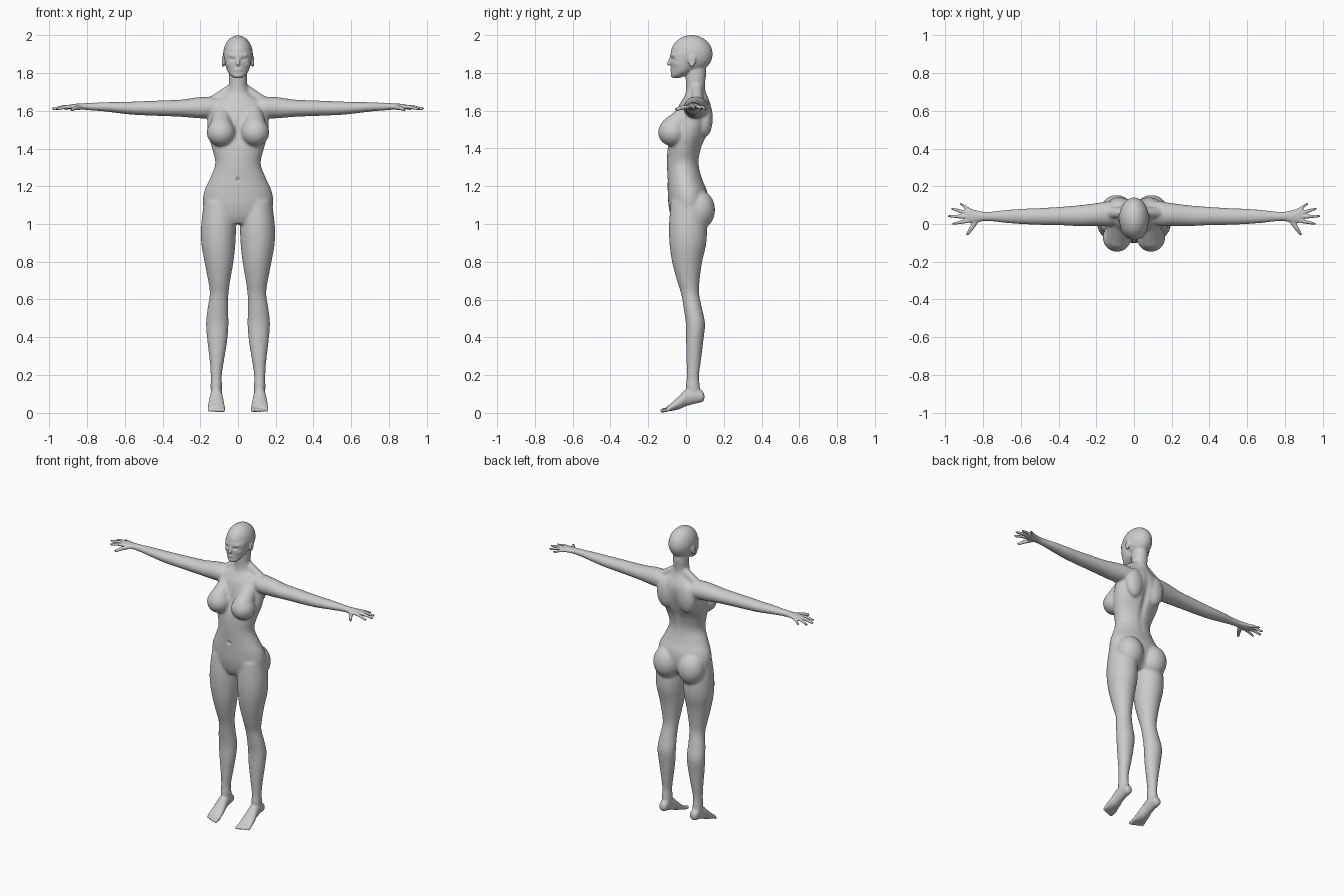
import bpy, bmesh, math
from mathutils import Vector, Matrix

if "Cube" in bpy.data.objects:
    bpy.data.objects.remove(bpy.data.objects["Cube"], do_unlink=True)


def material(name, color):
    m = bpy.data.materials.new(name)
    m.use_nodes = True
    m.diffuse_color = color
    m.node_tree.nodes["Principled BSDF"].inputs["Base Color"].default_value = color
    return m


grey = material("mannequin_grey", (0.6, 0.6, 0.6, 1))
red = material("nail_red", (0.6, 0.15, 0.13, 1))


def finish(bm, name, mat):
    bmesh.ops.recalc_face_normals(bm, faces=bm.faces)
    mesh = bpy.data.meshes.new(name)
    bm.to_mesh(mesh)
    bm.free()
    mesh.materials.append(mat)
    mesh.shade_smooth()
    ob = bpy.data.objects.new(name, mesh)
    bpy.context.scene.collection.objects.link(ob)
    return ob


def spline(rows, steps=6):
    """Smooth interpolation through the section rows."""
    rows = [Vector(r) for r in rows]
    out = []
    for i in range(len(rows) - 1):
        a, b, c, d = (rows[min(max(i + k, 0), len(rows) - 1)] for k in (-1, 0, 1, 2))
        for k in range(steps):
            t = k / steps
            out.append(b + (c - a) * (t / 2) + (a * 2 - b * 5 + c * 4 - d) * (t * t / 2)
                       + (b * 3 - a - c * 3 + d) * (t ** 3 / 2))
    return out + [rows[-1]]


def loft(bm, axis, rows, side=1, n=28):
    """Rows: position on the axis, two centre values, two radii."""
    rings = []
    for p, c1, c2, r1, r2 in spline(rows):
        ring = []
        for k in range(n):
            a = 2 * math.pi * k / n
            u, v = c1 + r1 * math.cos(a), c2 + r2 * math.sin(a)
            x, y, z = {"x": (p, u, v), "y": (u, p, v), "z": (u, v, p)}[axis]
            ring.append(bm.verts.new((x * side, y, z)))
        rings.append(ring)
    for a, b in zip(rings, rings[1:]):
        for k in range(n):
            bm.faces.new((a[k], a[k - 1], b[k - 1], b[k]))
    bm.faces.new(rings[0])
    bm.faces.new(rings[-1])


def ball(bm, center, radii, side=1, tilt=0):
    c = Vector((center[0] * side, center[1], center[2]))
    m = Matrix.Translation(c) @ Matrix.Rotation(tilt, 4, "X") @ Matrix.Diagonal((*radii, 1))
    bmesh.ops.create_uvsphere(bm, u_segments=28, v_segments=18, radius=1, matrix=m)


def limb(bm, p, q, r1, r2, side=1):
    """Tapered rod with round ends."""
    p, q = Vector((p[0] * side, p[1], p[2])), Vector((q[0] * side, q[1], q[2]))
    for c, r in ((p, r1), (q, r2)):
        bmesh.ops.create_uvsphere(bm, u_segments=12, v_segments=8, radius=r,
                                  matrix=Matrix.Translation(c))
    rot = (q - p).to_track_quat("Z", "Y").to_matrix().to_4x4()
    bmesh.ops.create_cone(bm, cap_ends=True, segments=12, radius1=r1, radius2=r2,
                          depth=(q - p).length, matrix=Matrix.Translation((p + q) / 2) @ rot)


body = bmesh.new()

# Torso and neck
loft(body, "z", [
    (1.0, 0, .0, .09, .06), (1.04, 0, .01, .165, .09), (1.1, 0, .012, .186, .105),
    (1.17, 0, .008, .181, .105), (1.24, 0, -.006, .15, .092), (1.32, 0, -.016, .121, .085),
    (1.4, 0, -.008, .138, .09), (1.47, 0, .012, .157, .1), (1.55, 0, .035, .163, .098),
    (1.62, 0, .047, .15, .088), (1.66, 0, .052, .115, .07), (1.69, 0, .053, .068, .056),
    (1.73, 0, .05, .05, .05), (1.79, 0, .052, .048, .054), (1.84, 0, .055, .048, .05)])

# Skull and face
ball(body, (0, .03, 1.9), (.079, .111, .1))
loft(body, "z", [
    (1.774, 0, -.052, .02, .02), (1.785, 0, -.043, .036, .038), (1.81, 0, -.02, .056, .058),
    (1.85, 0, -.012, .068, .07), (1.9, 0, -.003, .074, .08), (1.93, 0, .005, .066, .07)])
limb(body, (0, -.078, 1.885), (0, -.092, 1.848), .007, .01)
ball(body, (0, -.073, 1.819), (.024, .011, .006))
ball(body, (0, -.071, 1.808), (.02, .011, .007))
ball(body, (0, -.066, 1.786), (.018, .014, .012))

digits = [((.84, .01, 1.618), (.882, -.052, 1.606), .012),
          ((.875, .018, 1.622), (.955, .002, 1.61), .01),
          ((.88, .038, 1.623), (.977, .042, 1.611), .0105),
          ((.88, .056, 1.622), (.96, .08, 1.61), .01),
          ((.865, .07, 1.62), (.915, .104, 1.609), .009)]

for s in (-1, 1):
    # Ears, brow and cheeks
    ball(body, (.079, .032, 1.862), (.009, .019, .031), s, -.15)
    ball(body, (.028, -.064, 1.895), (.024, .014, .006), s)
    ball(body, (.038, -.045, 1.848), (.022, .022, .02), s)
    # Chest, shoulder blades and hips
    ball(body, (.09, -.072, 1.485), (.076, .076, .073), s)
    limb(body, (.085, .0, 1.58), (.09, -.075, 1.505), .05, .064, s)
    ball(body, (.08, .1, 1.56), (.062, .042, .1), s)
    ball(body, (.092, .068, 1.075), (.088, .086, .105), s)
    limb(body, (.03, .06, 1.72), (.14, .06, 1.645), .028, .03, s)
    # Arm and palm
    loft(body, "x", [
        (.06, .06, 1.615, .05, .05), (.13, .055, 1.618, .066, .056), (.2, .05, 1.617, .061, .057),
        (.3, .044, 1.614, .055, .046), (.4, .042, 1.614, .049, .042), (.5, .04, 1.614, .045, .038),
        (.58, .04, 1.615, .042, .034), (.68, .04, 1.62, .035, .027), (.78, .04, 1.623, .024, .02),
        (.82, .04, 1.623, .029, .017), (.87, .043, 1.622, .038, .015),
        (.895, .045, 1.62, .034, .011)], s)
    # Fingers, bent slightly at the middle
    for p, q, r in digits:
        mid = (Vector(p) + Vector(q)) / 2 + Vector((0, 0, .004))
        limb(body, p, mid, r * 1.1, r, s)
        limb(body, mid, q, r, r * .72, s)
    # Leg
    loft(body, "z", [
        (1.12, .1, .01, .08, .09), (1.0, .103, .01, .092, .1), (.9, .104, .01, .091, .098),
        (.8, .101, .006, .077, .08), (.7, .1, .012, .059, .06), (.63, .1, .022, .05, .048),
        (.55, .107, .037, .055, .049), (.47, .11, .05, .06, .051), (.38, .11, .046, .053, .046),
        (.28, .112, .041, .039, .039), (.2, .115, .037, .03, .033), (.13, .115, .037, .03, .037),
        (.09, .115, .045, .027, .037)], s)
    # Foot and toes
    loft(body, "y", [
        (.097, .115, .085, .012, .014), (.085, .115, .087, .026, .03), (.045, .115, .093, .03, .045),
        (0, .115, .08, .034, .045), (-.04, .115, .052, .041, .034), (-.08, .115, .03, .045, .02),
        (-.1, .115, .021, .043, .013)], s)
    for k in range(5):
        x = .08 + k * .018
        limb(body, (x, -.085, .022), (x, -.126 + k * .006, .012), .012 - k * .0007,
             .0115 - k * .0008, s)

# Fuse the parts into one skin
ob = finish(body, "body", grey)
mod = ob.modifiers.new("fuse", "REMESH")
mod.mode = "VOXEL"
mod.voxel_size = .005
mod.use_smooth_shade = True
skin = bpy.data.meshes.new_from_object(
    ob.evaluated_get(bpy.context.evaluated_depsgraph_get()))
bpy.data.objects.remove(ob, do_unlink=True)

bm = bmesh.new()
bm.from_mesh(skin)
trunk = [v for v in bm.verts if abs(v.co.x) < .76 and .16 < v.co.z < 1.74]
for _ in range(14):
    bmesh.ops.smooth_vert(bm, verts=trunk, factor=.5, use_axis_x=True, use_axis_y=True, use_axis_z=True)
for _ in range(2):
    bmesh.ops.smooth_vert(bm, verts=bm.verts, factor=.5, use_axis_x=True, use_axis_y=True, use_axis_z=True)


def dent(center, radii, push, side=1):
    """Soft hollow or swelling."""
    c = Vector((center[0] * side, center[1], center[2]))
    move = Vector((push[0] * side, push[1], push[2]))
    for v in bm.verts:
        d = sum(((v.co[i] - c[i]) / radii[i]) ** 2 for i in range(3))
        if d < 6:
            v.co += move * math.exp(-d)


# Navel, breastbone, spine and ear hollows, eye sockets
dent((0, -.1, 1.235), (.008, .03, .01), (0, .012, 0))
dent((0, -.1, 1.5), (.016, .06, .06), (0, .012, 0))
dent((0, .12, 1.45), (.022, .06, .15), (0, -.014, 0))
for s in (-1, 1):
    dent((.03, -.075, 1.874), (.016, .03, .009), (0, .009, 0), s)
    dent((.088, .03, 1.862), (.006, .009, .015), (-.006, 0, 0), s)
finish(bm, "body", grey)

# Eyes
for s, name in ((1, "left_eye"), (-1, "right_eye")):
    bm = bmesh.new()
    ball(bm, (.03, -.056, 1.873), (.013, .011, .007), s)
    finish(bm, name, grey)

# Finger nails
for s, name in ((1, "left_nails"), (-1, "right_nails")):
    bm = bmesh.new()
    for p, q, r in digits:
        tip = Vector(q) + (Vector(q) - Vector(p)).normalized() * .003
        ball(bm, (tip.x, tip.y, tip.z + .003), (.006, .0045, .0035), s)
    finish(bm, name, red)
